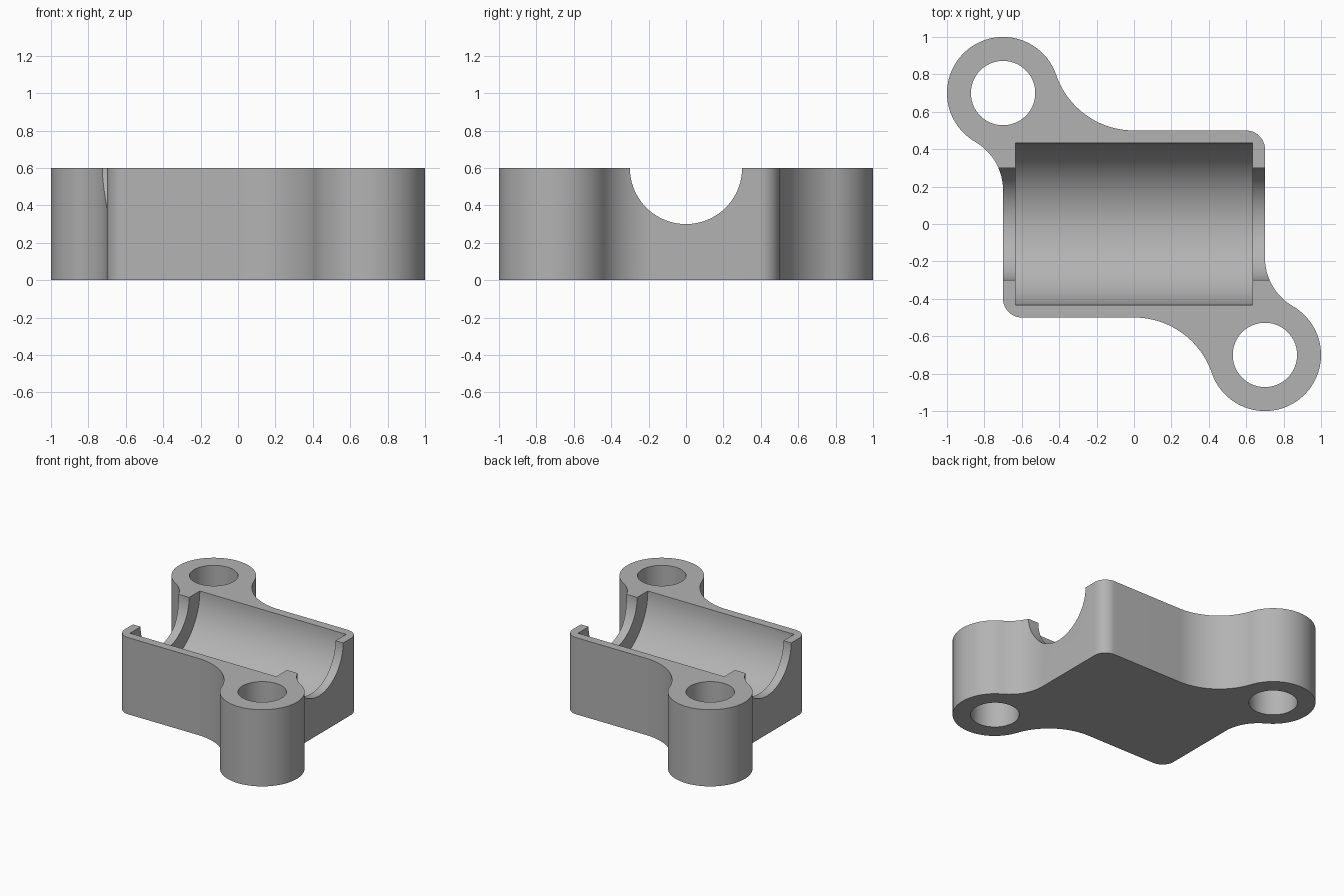
import bpy, bmesh
from math import cos, sin, radians, degrees, atan2, pi
from mathutils import Matrix, Vector

if "Cube" in bpy.data.objects:
    bpy.data.objects.remove(bpy.data.objects["Cube"], do_unlink=True)

HEIGHT = 0.6
LUG = Vector((-0.7, 0.7))

grey = bpy.data.materials.new("plain grey")
grey.use_nodes = True
grey.diffuse_color = (0.45, 0.45, 0.45, 1)
grey.node_tree.nodes["Principled BSDF"].inputs["Base Color"].default_value = grey.diffuse_color


def arc(cx, cy, r, start, end, n):
    """Points along an arc, angles in degrees."""
    angles = [radians(start + (end - start) * i / n) for i in range(n + 1)]
    return [(cx + r * cos(a), cy + r * sin(a)) for a in angles]


def make_object(name, bm):
    bmesh.ops.recalc_face_normals(bm, faces=bm.faces)
    mesh = bpy.data.meshes.new(name)
    bm.to_mesh(mesh)
    bm.free()
    mesh.materials.append(grey)
    obj = bpy.data.objects.new(name, mesh)
    bpy.context.collection.objects.link(obj)
    return obj


def cylinder(name, radius, length, centre, along_x=False):
    bm = bmesh.new()
    turn = Matrix.Rotation(pi / 2, 4, 'Y') if along_x else Matrix()
    bmesh.ops.create_cone(bm, cap_ends=True, segments=96, radius1=radius, radius2=radius,
                          depth=length, matrix=Matrix.Translation(centre) @ turn)
    return make_object(name, bm)


# Half of the outline, anticlockwise: rounded corner, wide fillet, lug, tight fillet
wide = degrees(atan2(0.24, 0.7))
half = (arc(0.6, 0.4, 0.1, 0, 90, 12)
        + arc(0, 0.94, 0.44, 270, 180 + wide, 32)
        + arc(LUG.x, LUG.y, 0.3, wide, 240, 64)[1:]
        + arc(-1, 0.18, 0.3, 60, 0, 20)[1:])
outline = half + [(-x, -y) for x, y in half]

# Housing body
bm = bmesh.new()
base = bm.faces.new([bm.verts.new((x, y, 0)) for x, y in outline])
top = bmesh.ops.extrude_face_region(bm, geom=[base])
bmesh.ops.translate(bm, vec=(0, 0, HEIGHT),
                    verts=[v for v in top["geom"] if isinstance(v, bmesh.types.BMVert)])
housing = make_object("bearing_housing", bm)

# Shaft bore, wider bearing seat and the two bolt holes
cutters = [cylinder("shaft_bore", 0.3, 3, (0, 0, HEIGHT), True),
           cylinder("bearing_seat", 0.432, 1.266, (0, 0, HEIGHT), True)]
for side in (1, -1):
    cutters.append(cylinder("bolt_hole", 0.172, 2, (side * LUG.x, side * LUG.y, 0.3)))

bpy.ops.object.select_all(action='DESELECT')
bpy.context.view_layer.objects.active = housing
housing.select_set(True)
for cutter in cutters:
    cut = housing.modifiers.new(cutter.name, 'BOOLEAN')
    cut.operation = 'DIFFERENCE'
    cut.solver = 'EXACT'
    cut.object = cutter
    bpy.ops.object.modifier_apply(modifier=cut.name)
    bpy.data.objects.remove(cutter, do_unlink=True)

bpy.ops.object.shade_smooth_by_angle(angle=radians(30))
